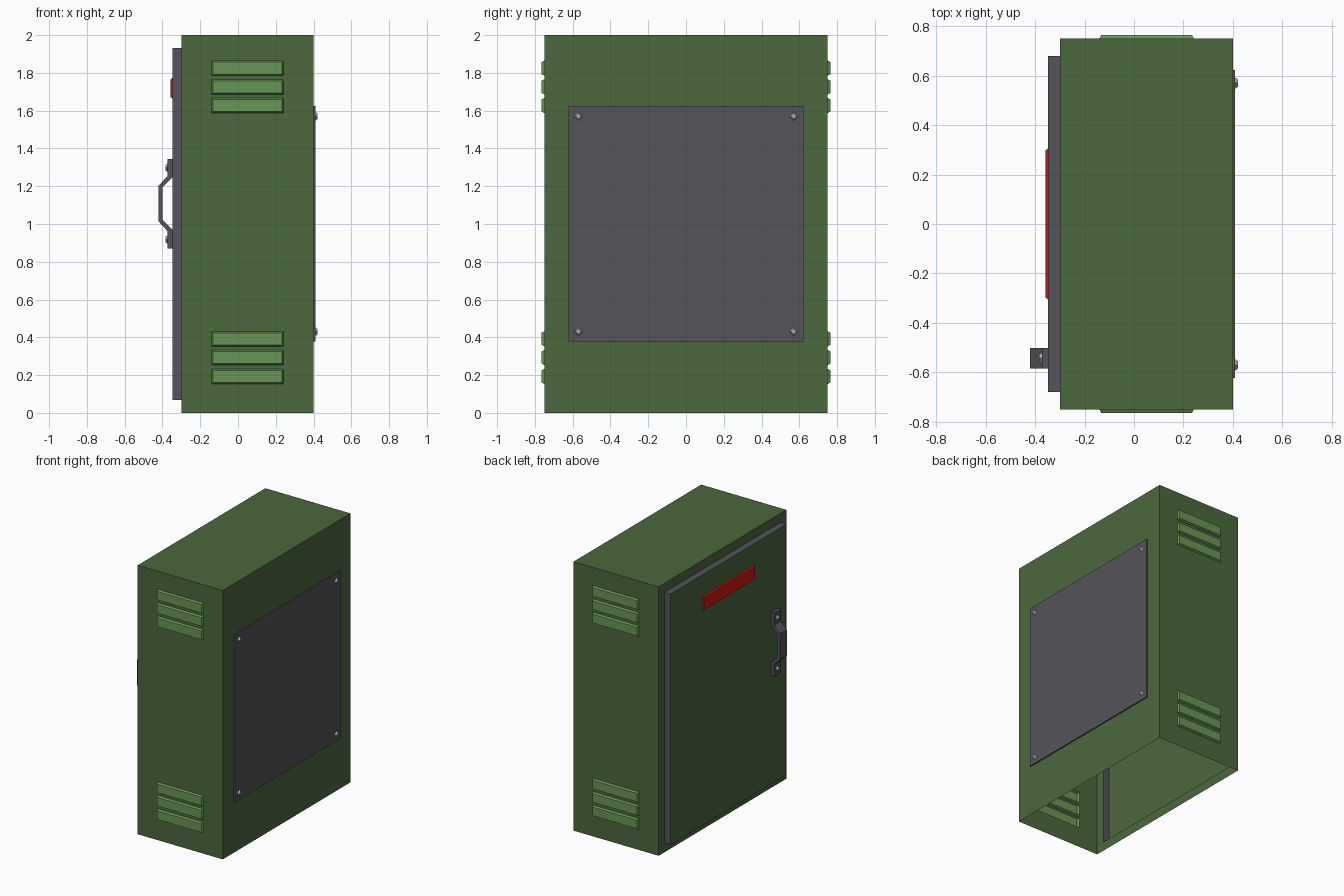
import bpy, bmesh, math
from mathutils import Vector, Matrix

if "Cube" in bpy.data.objects:
    bpy.data.objects.remove(bpy.data.objects["Cube"])


def material(name, rgb):
    m = bpy.data.materials.new(name)
    m.diffuse_color = (*rgb, 1)
    m.use_nodes = True
    m.node_tree.nodes["Principled BSDF"].inputs["Base Color"].default_value = m.diffuse_color
    return m


GREEN = material("cabinet_green", (0.069, 0.138, 0.048))
LIGHT = material("louver_green", (0.138, 0.305, 0.098))
GREY = material("dark_grey", (0.089, 0.087, 0.098))
RED = material("sign_red", (0.62, 0.008, 0.008))
STEEL = material("bolt_steel", (0.45, 0.45, 0.46))


def finish(bm, name, *mats):
    me = bpy.data.meshes.new(name)
    bm.to_mesh(me)
    bm.free()
    for m in mats:
        me.materials.append(m)
    ob = bpy.data.objects.new(name, me)
    bpy.context.collection.objects.link(ob)
    return ob


def wall(bm, us, vs, place, outward, raised, inset, depth, ring_mat, top_mat):
    """Flat wall of grid cells; chosen cells are pushed out of the shell."""
    cells = []
    for i in range(len(us) - 1):
        for j in range(len(vs) - 1):
            pts = [(us[i], vs[j]), (us[i + 1], vs[j]),
                   (us[i + 1], vs[j + 1]), (us[i], vs[j + 1])]
            f = bm.faces.new([bm.verts.new(place(u, v)) for u, v in pts])
            f.normal_update()
            if f.normal.dot(Vector(outward)) < 0:
                f.normal_flip()
            if raised(i, j):
                cells.append(f)
    for f in cells:
        r = bmesh.ops.inset_individual(bm, faces=[f], thickness=inset, depth=depth)
        f.material_index = top_mat
        for g in r["faces"]:
            if g is not f:
                g.material_index = ring_mat


# Cabinet shell: open underneath, with louvers and door pressed out of the walls
X0, X1, Y, H = -0.3, 0.4, 0.75, 2.0
bm = bmesh.new()
zs = [0]
for z in (0.153, 0.253, 0.352, 1.587, 1.686, 1.785):
    zs += [z, z + 0.08]
zs.append(H)
for s in (-1, 1):
    wall(bm, [X0, -0.14, 0.242, X1], zs, lambda u, v: (u, s * Y, v), (0, s, 0),
         lambda i, j: i == 1 and j % 2 == 1, 0.011, 0.014, 1, 1)
wall(bm, [-Y, -0.68, 0.68, Y], [0, 0.068, 1.932, H], lambda u, v: (X0, u, v),
     (-1, 0, 0), lambda i, j: i == 1 and j == 1, 0.0003, 0.048, 2, 0)
none = lambda i, j: False
wall(bm, [-Y, Y], [0, H], lambda u, v: (X1, u, v), (1, 0, 0), none, 0, 0, 0, 0)
wall(bm, [X0, X1], [-Y, Y], lambda u, v: (u, v, H), (0, 0, 1), none, 0, 0, 0, 0)
bmesh.ops.remove_doubles(bm, verts=bm.verts, dist=1e-5)
finish(bm, "cabinet_shell", GREEN, LIGHT, GREY)


def plate(name, mat, side, x, thick, y0, y1, z0, z1, taper):
    """Thin plate on an x-facing wall with a chamfered front."""
    bm = bmesh.new()
    bmesh.ops.create_cube(bm, size=1)
    for v in bm.verts:
        outer = v.co.x > 0
        t = taper if outer else 0
        a, b = (1 if v.co.y > 0 else -1), (1 if v.co.z > 0 else -1)
        v.co = (x + side * (thick if outer else 0),
                (y1 if a > 0 else y0) - a * t, (z1 if b > 0 else z0) - b * t)
    bmesh.ops.recalc_face_normals(bm, faces=bm.faces)
    return finish(bm, name, mat)


def bolt(name, x, y, z, side):
    """Four-sided tapered bolt head turned to a diamond."""
    bm = bmesh.new()
    bmesh.ops.create_cone(bm, cap_ends=True, segments=4, radius1=0.023,
                          radius2=0.014, depth=0.012)
    turn = Matrix.Rotation(side * math.pi / 2, 4, 'Y')
    m = Matrix.Translation((x + side * 0.006, y, z)) @ turn
    bmesh.ops.transform(bm, matrix=m, verts=bm.verts)
    # snap the corners onto the vertical and horizontal axes
    for v in bm.verts:
        d = Vector((v.co.y - y, v.co.z - z))
        a = round(math.atan2(d.y, d.x) / (math.pi / 2) + 0.01) * math.pi / 2
        v.co.y, v.co.z = y + d.length * math.cos(a), z + d.length * math.sin(a)
    finish(bm, name, STEEL)


# Rear access panel with corner bolts
plate("access_panel", GREY, 1, X1, 0.009, -0.622, 0.622, 0.378, 1.625, 0.0)
for y in (-0.57, 0.57):
    for z in (0.43, 1.57):
        bolt("panel_bolt", 0.409, y, z, 1)

# Red warning plate on the door
plate("door_sign", RED, -1, -0.348, 0.0095, -0.305, 0.305, 1.665, 1.772, 0.007)

# Door handle: bent strip swept across its width, mirrored about its middle
mid = 1.108
outer = [(-0.372, 0.237), (-0.372, 0.147), (-0.42, 0.095)]
inner = [(-0.348, 0.237), (-0.348, 0.137), (-0.399, 0.086)]
outer += [(x, -z) for x, z in reversed(outer)]
inner += [(x, -z) for x, z in reversed(inner)]
bm = bmesh.new()
rows = [[bm.verts.new((x, y, mid + z)) for x, z in line]
        for line, y in ((outer, -0.585), (outer, -0.502), (inner, -0.502), (inner, -0.585))]
for k in range(4):
    a, b = rows[k], rows[(k + 1) % 4]
    for i in range(5):
        bm.faces.new((a[i], a[i + 1], b[i + 1], b[i]))
for e in (0, 5):
    bm.faces.new([r[e] for r in rows])
bmesh.ops.recalc_face_normals(bm, faces=bm.faces)
finish(bm, "door_handle", GREY)
for s in (-1, 1):
    bolt("handle_bolt", -0.372, -0.543, mid + s * 0.19, -1)
